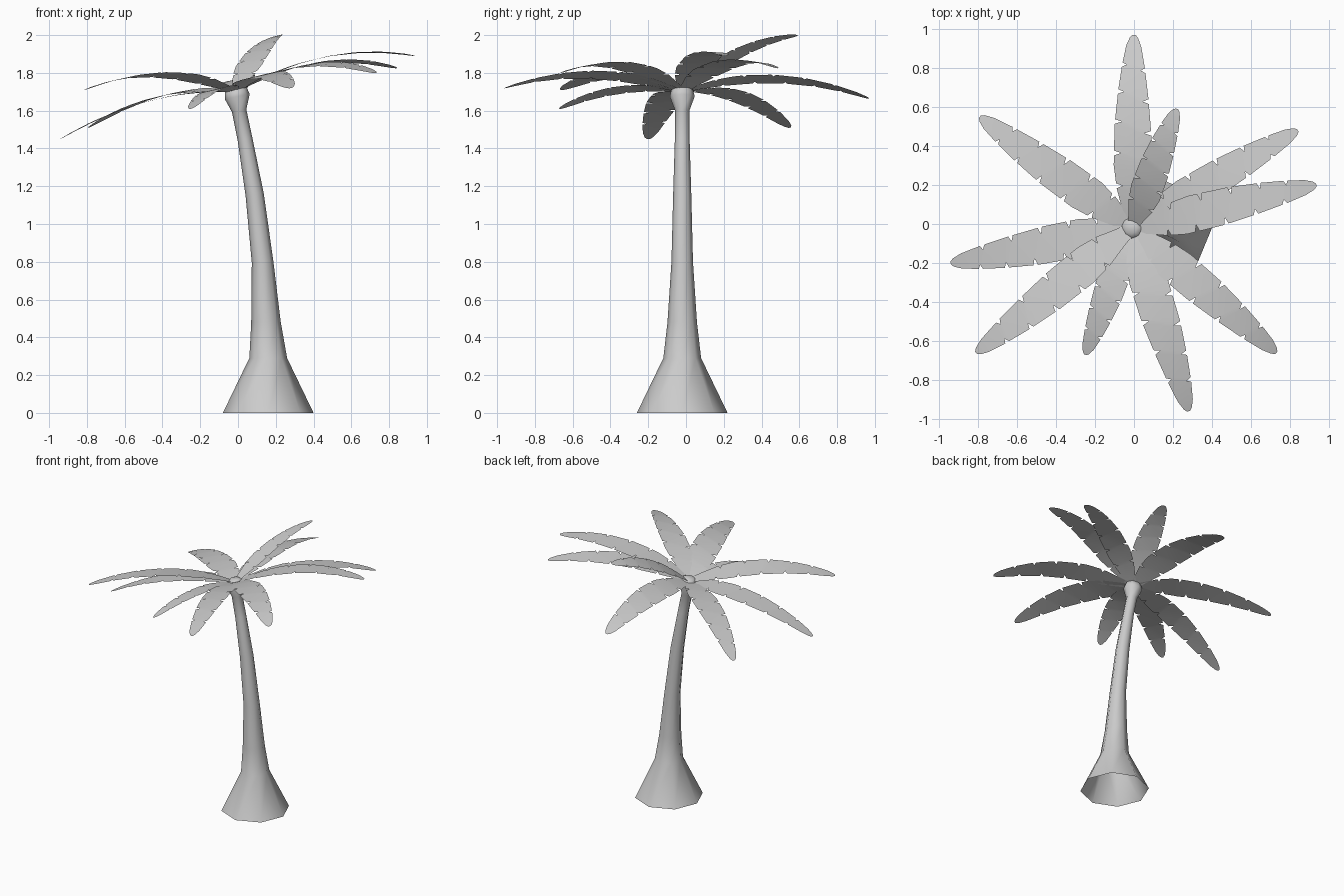
import bpy
import math
from mathutils import Vector

if "Cube" in bpy.data.objects:
    bpy.data.objects.remove(bpy.data.objects["Cube"])

CROWN_UP = Vector((-0.23, 0, 0.97)).normalized()   # crown leans with the trunk
ROOT = Vector((-0.01, -0.02, 1.70))


def make_object(name, verts, faces):
    mesh = bpy.data.meshes.new(name)
    mesh.from_pydata(verts, [], faces)
    mesh.update()
    ob = bpy.data.objects.new(name, mesh)
    bpy.context.collection.objects.link(ob)
    bpy.ops.object.select_all(action='DESELECT')
    bpy.context.view_layer.objects.active = ob
    ob.select_set(True)
    bpy.ops.object.shade_smooth_by_angle(angle=math.radians(50))
    return ob


def interp(table, t):
    for (t0, v0), (t1, v1) in zip(table, table[1:]):
        if t <= t1:
            return v0 + (v1 - v0) * (t - t0) / (t1 - t0)
    return table[-1][1]


# Trunk: eight-sided leaning tube, open at the bottom, bulging into the crown
# (centre x, z, radius, lean slope)
rings = [(0.16, 0, 0.24, 0), (0.16, 0.29, 0.10, 0), (0.148, 0.48, 0.078, 0.04),
         (0.13, 0.80, 0.057, 0.08), (0.088, 1.157, 0.048, 0.14),
         (0.037, 1.45, 0.039, 0.18), (0.006, 1.60, 0.038, 0.2),
         (-0.004, 1.675, 0.066, 0.2), (-0.011, 1.71, 0.058, 0.2),
         (-0.015, 1.728, 0.03, 0.2)]
N = 8
verts, faces = [], []
for cx, z, r, lean in rings:
    for i in range(N):
        a = 2 * math.pi * i / N
        dx = r * math.cos(a)
        verts.append((cx + dx, -0.02 + r * math.sin(a), z + lean * dx))
for k in range(len(rings) - 1):
    for i in range(N):
        j = (i + 1) % N
        faces.append((k * N + i, k * N + j, (k + 1) * N + j, (k + 1) * N + i))
faces.append(tuple((len(rings) - 1) * N + i for i in range(N)))
make_object("trunk", verts, faces)

# Fronds: flat arched leaves with small V cuts along both edges
WIDTH = [(0, 0.03), (0.08, 0.05), (0.18, 0.082), (0.3, 0.1), (0.5, 0.098), (0.7, 0.079),
         (0.85, 0.058), (0.94, 0.04), (0.985, 0.022), (1.0, 0.008)]
CUTS = [0.2, 0.36, 0.52, 0.68, 0.83]


def frond(name, tip, arch, scale):
    tip = Vector(tip)
    flat = Vector((tip.x - ROOT.x, tip.y - ROOT.y, 0))
    side = CROWN_UP.cross(flat).normalized()

    def centre(t):
        p = ROOT.lerp(tip, t)
        p.z += 4 * arch * t * (1 - t)
        return p

    # stations along the leaf: (t at edge, width factor)
    rows = [(t, 1.0) for t, _ in WIDTH if all(abs(t - c) > 0.025 for c in CUTS)]
    for c in CUTS:
        rows += [(c - 0.012, 1.0), (c, 0.62), (c + 0.012, 1.0)]
    rows.sort()
    verts, faces = [], []
    for t, f in rows:
        w = interp(WIDTH, t) * scale
        for s in (1, 0, -1):
            # cuts on the two edges are slightly staggered
            u = min(1, t + 0.03 * s * math.sin(math.pi * t))
            verts.append(centre(u) + side * (w * f * s))
    for k in range(len(rows) - 1):
        a = 3 * k
        faces.append((a, a + 1, a + 4, a + 3))
        faces.append((a + 1, a + 2, a + 5, a + 4))
    # face normals should point up
    make_object(name, verts, faces)


# tip position, arch height, width scale
fronds = [((0.00, 0.97, 1.665), 0.085, 1.0),
          ((0.22, 0.59, 2.00), 0.06, 0.85),
          ((0.84, 0.48, 1.825), 0.09, 0.92),
          ((0.935, 0.20, 1.89), 0.09, 0.95),
          ((0.73, -0.66, 1.80), 0.09, 0.95),
          ((0.28, -0.96, 1.72), 0.08, 1.0),
          ((-0.25, -0.67, 1.61), 0.055, 0.82),
          ((-0.81, -0.66, 1.71), 0.085, 0.97),
          ((-0.94, -0.20, 1.45), 0.075, 0.97),
          ((-0.79, 0.55, 1.51), 0.075, 0.97)]
for i, (tip, arch, scale) in enumerate(fronds):
    frond(f"frond_{i + 1}", tip, arch, scale)
